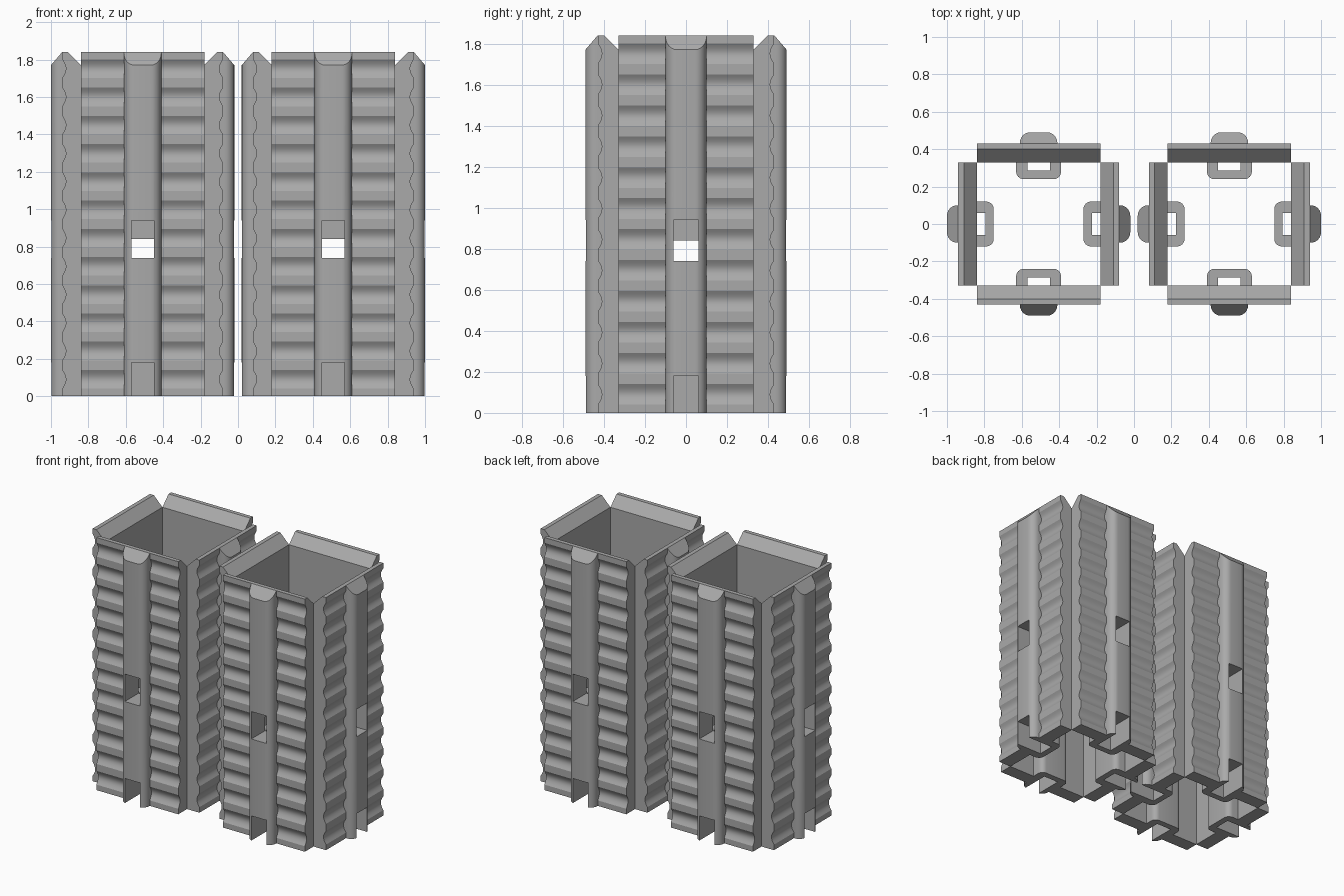
import bpy, bmesh, math
from mathutils import Matrix, Vector

cube = bpy.data.objects.get("Cube")
if cube:
    bpy.data.objects.remove(cube, do_unlink=True)

grey = bpy.data.materials.new("mid_grey")
grey.use_nodes = True
COLOR = (0.4, 0.4, 0.4, 1)
grey.diffuse_color = COLOR
grey.node_tree.nodes["Principled BSDF"].inputs["Base Color"].default_value = COLOR

HALF = 0.33        # half width of a panel and distance of its inner face
HEIGHT = 1.84
OUTER = -0.43      # outer face of the panel
FRONT = -0.49      # outer face of the pillar


def prism(points, offset):
    """Extrude a closed outline of 3D points along an offset."""
    bm = bmesh.new()
    face = bm.faces.new([bm.verts.new(p) for p in points])
    geo = bmesh.ops.extrude_face_region(bm, geom=[face])["geom"]
    moved = [v for v in geo if isinstance(v, bmesh.types.BMVert)]
    bmesh.ops.translate(bm, verts=moved, vec=offset)
    bmesh.ops.recalc_face_normals(bm, faces=bm.faces)
    return bm


def add_object(name, bm):
    mesh = bpy.data.meshes.new(name)
    bm.to_mesh(mesh)
    bm.free()
    mesh.materials.append(grey)
    obj = bpy.data.objects.new(name, mesh)
    bpy.context.collection.objects.link(obj)
    return obj


def arc(cx, cy, radius, start, end, steps=6):
    return [(cx + radius * math.cos(math.radians(start + (end - start) * i / steps)),
             cy + radius * math.sin(math.radians(start + (end - start) * i / steps)))
            for i in range(steps + 1)]


def box(x, y0, y1, z0, z1):
    return prism([(-x, y0, z0), (x, y0, z0), (x, y1, z0), (-x, y1, z0)],
                 (0, 0, z1 - z0))


# Panel: side profile with scalloped outer face and a bevelled inner rim
def make_panel():
    profile = [(-HALF, 0), (OUTER, 0)]
    for i in range(12):
        z0 = 0.04 + 0.151 * i
        for k in range(9):
            t = k / 8
            profile.append((OUTER + 0.02 * math.sin(math.pi * t), z0 + 0.1 * t))
    profile += [(OUTER, HEIGHT), (-0.40, HEIGHT), (-HALF, 1.77)]
    return prism([(-HALF, y, z) for y, z in profile], (2 * HALF, 0, 0))


# Pillar: rounded rib with its top cut at a slope
def make_pillar():
    r = 0.055
    outline = [(0.1, -0.40), (-0.1, -0.40)]
    outline += arc(-0.1 + r, FRONT + r, r, 180, 270)
    outline += arc(0.1 - r, FRONT + r, r, 270, 360)
    bm = prism([(x, y, 0) for x, y in outline], (0, 0, HEIGHT))
    cut = bmesh.ops.bisect_plane(bm, geom=bm.verts[:] + bm.edges[:] + bm.faces[:],
                                 plane_co=Vector((0, FRONT, 1.77)),
                                 plane_no=Vector((0, -0.07, 0.06)), clear_outer=True)
    edges = [e for e in cut["geom_cut"] if isinstance(e, bmesh.types.BMEdge)]
    bmesh.ops.holes_fill(bm, edges=edges, sides=0)
    bmesh.ops.recalc_face_normals(bm, faces=bm.faces)
    return bm


# Bracket: U-shaped sleeve on the inner face
def make_bracket(z0, z1):
    r, y = 0.04, -0.24
    outline = [(0.12, -HALF - 0.01)]
    outline += arc(0.12 - r, y - r, r, 0, 90)
    outline += arc(-0.12 + r, y - r, r, 90, 180)
    outline += [(-0.12, -HALF - 0.01), (-0.06, -HALF - 0.01), (-0.06, -0.285),
                (0.06, -0.285), (0.06, -HALF - 0.01)]
    return prism([(x, y, z0) for x, y in outline], (0, 0, z1 - z0))


# Openings shared by panel and pillar
cutters = []
for name, z0, z1 in (("bottom_slot_cutter", -0.1, 0.18), ("window_cutter", 0.74, 0.94)):
    cutter = add_object(name, box(0.06, -0.6, -0.2, z0, z1))
    cutter.hide_render = True
    cutters.append(cutter)


def finished_mesh(name, bm, openings=()):
    obj = add_object(name, bm)
    for cutter in openings:
        mod = obj.modifiers.new("opening", "BOOLEAN")
        mod.operation = "DIFFERENCE"
        mod.solver = "EXACT"
        mod.object = cutter
    depsgraph = bpy.context.evaluated_depsgraph_get()
    mesh = bpy.data.meshes.new_from_object(obj.evaluated_get(depsgraph))
    bpy.data.objects.remove(obj, do_unlink=True)
    mesh.materials.clear()
    mesh.materials.append(grey)
    for poly in mesh.polygons:
        poly.use_smooth = True
        poly.material_index = 0
    mesh.set_sharp_from_angle(angle=math.radians(28))
    return mesh


parts = {
    "panel": finished_mesh("panel", make_panel(), cutters),
    "pillar": finished_mesh("pillar", make_pillar(), cutters),
    "lower_bracket": finished_mesh("lower_bracket", make_bracket(0, 0.74)),
    "upper_bracket": finished_mesh("upper_bracket", make_bracket(0.84, 1.02)),
}
for cutter in cutters:
    bpy.data.objects.remove(cutter, do_unlink=True)

# Two square towers, four identical sides each
for tower, x in (("right", -0.51), ("left", 0.51)):
    for i, side in enumerate(("front", "left", "back", "right")):
        for part, mesh in parts.items():
            obj = bpy.data.objects.new(f"{tower}_tower_{side}_{part}", mesh)
            obj.matrix_world = (Matrix.Translation((x, 0, 0))
                                @ Matrix.Rotation(i * math.pi / 2, 4, "Z"))
            bpy.context.collection.objects.link(obj)
